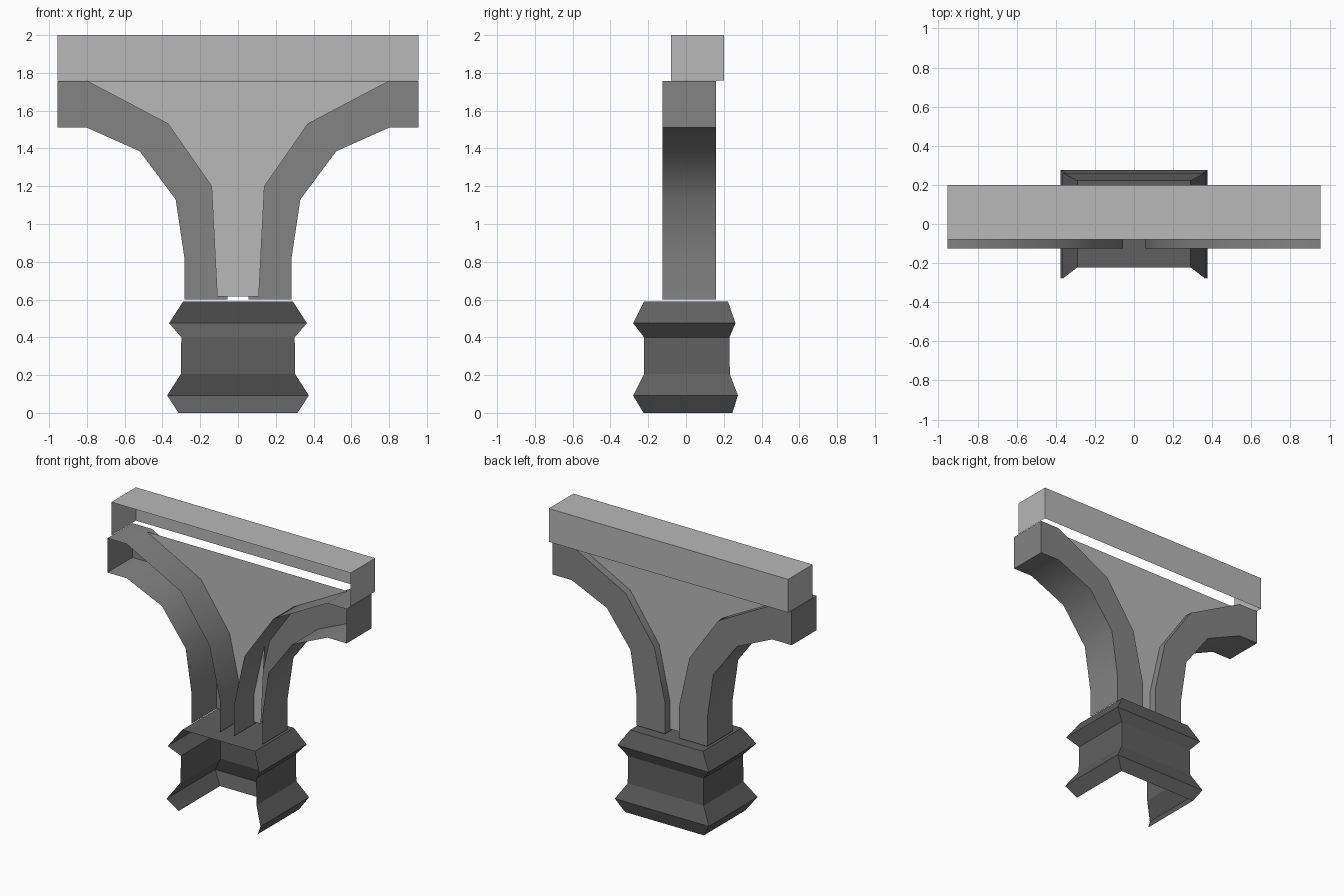
import bpy
import bmesh
from math import radians

if "Cube" in bpy.data.objects:
    bpy.data.objects.remove(bpy.data.objects["Cube"])


def make_material(name, value):
    mat = bpy.data.materials.new(name)
    mat.use_nodes = True
    colour = (value, value, value, 1)
    mat.diffuse_color = colour
    mat.node_tree.nodes["Principled BSDF"].inputs["Base Color"].default_value = colour
    return mat


light_grey = make_material("light grey", 0.48)
mid_grey = make_material("mid grey", 0.23)
dark_grey = make_material("dark grey", 0.115)


def finish(name, bm, mat):
    bmesh.ops.remove_doubles(bm, verts=bm.verts, dist=0.0001)
    bmesh.ops.recalc_face_normals(bm, faces=bm.faces)
    mesh = bpy.data.meshes.new(name)
    bm.to_mesh(mesh)
    bm.free()
    mesh.materials.append(mat)
    obj = bpy.data.objects.new(name, mesh)
    bpy.context.collection.objects.link(obj)
    return obj


def bridge(bm, row_a, row_b):
    """Quads between two equal rows of vertices."""
    for i in range(len(row_a) - 1):
        bm.faces.new((row_a[i], row_a[i + 1], row_b[i + 1], row_b[i]))


# Top beam: shell with open front and open underside
bm = bmesh.new()
bmesh.ops.create_cube(bm, size=1)
bm.normal_update()
open_faces = [f for f in bm.faces if f.normal.y < -0.5 or f.normal.z < -0.5]
bmesh.ops.delete(bm, geom=open_faces, context="FACES_ONLY")
for v in bm.verts:
    v.co = (v.co.x * 1.91, v.co.y * 0.28 + 0.06, v.co.z * 0.24 + 1.88)
finish("top_beam", bm, light_grey)

# Curved brackets: channels open at the front, one on each side
outer = [(0.282, 0.6), (0.282, 0.81), (0.33, 1.13), (0.52, 1.385), (0.8, 1.51), (0.955, 1.51)]
inner = [(0.055, 0.6), (0.055, 0.82), (0.14, 1.2), (0.37, 1.53), (0.8, 1.757), (0.955, 1.757)]
FRONT, BACK = -0.125, 0.16
for name, side in (("left_bracket", 1), ("right_bracket", -1)):
    bm = bmesh.new()
    rows = [[bm.verts.new((side * x, y, z)) for x, z in path]
            for path, y in ((outer, FRONT), (outer, BACK), (inner, BACK), (inner, FRONT))]
    for a, b in zip(rows, rows[1:]):
        bridge(bm, a, b)
    bm.faces.new([row[-1] for row in rows])  # end cap
    bracket = finish(name, bm, mid_grey)
    bpy.ops.object.select_all(action="DESELECT")
    bracket.select_set(True)
    bpy.context.view_layer.objects.active = bracket
    bpy.ops.object.shade_smooth_by_angle(angle=radians(35))

# Flat web panel between the brackets
bm = bmesh.new()
web = [(0.11, 0.615), (0.14, 1.2), (0.37, 1.53), (0.8, 1.757)]
bridge(bm, *[[bm.verts.new((s * x, 0.105, z)) for x, z in web] for s in (-1, 1)])
finish("web_panel", bm, light_grey)

# Moulded base: two sides and back, with a flat cap; front and bottom open
# Each level: half width, front y, back y, height
levels = [(0.315, -0.225, 0.245, 0), (0.375, -0.28, 0.275, 0.092), (0.303, -0.222, 0.232, 0.205),
          (0.3, -0.222, 0.23, 0.4), (0.365, -0.28, 0.262, 0.475), (0.29, -0.222, 0.222, 0.59)]
bm = bmesh.new()
rings = [[bm.verts.new(p) for p in ((w, f, z), (w, b, z), (-w, b, z), (-w, f, z))]
         for w, f, b, z in levels]
for a, b in zip(rings, rings[1:]):
    bridge(bm, a, b)
bm.faces.new(rings[-1])
finish("moulded_base", bm, dark_grey)
